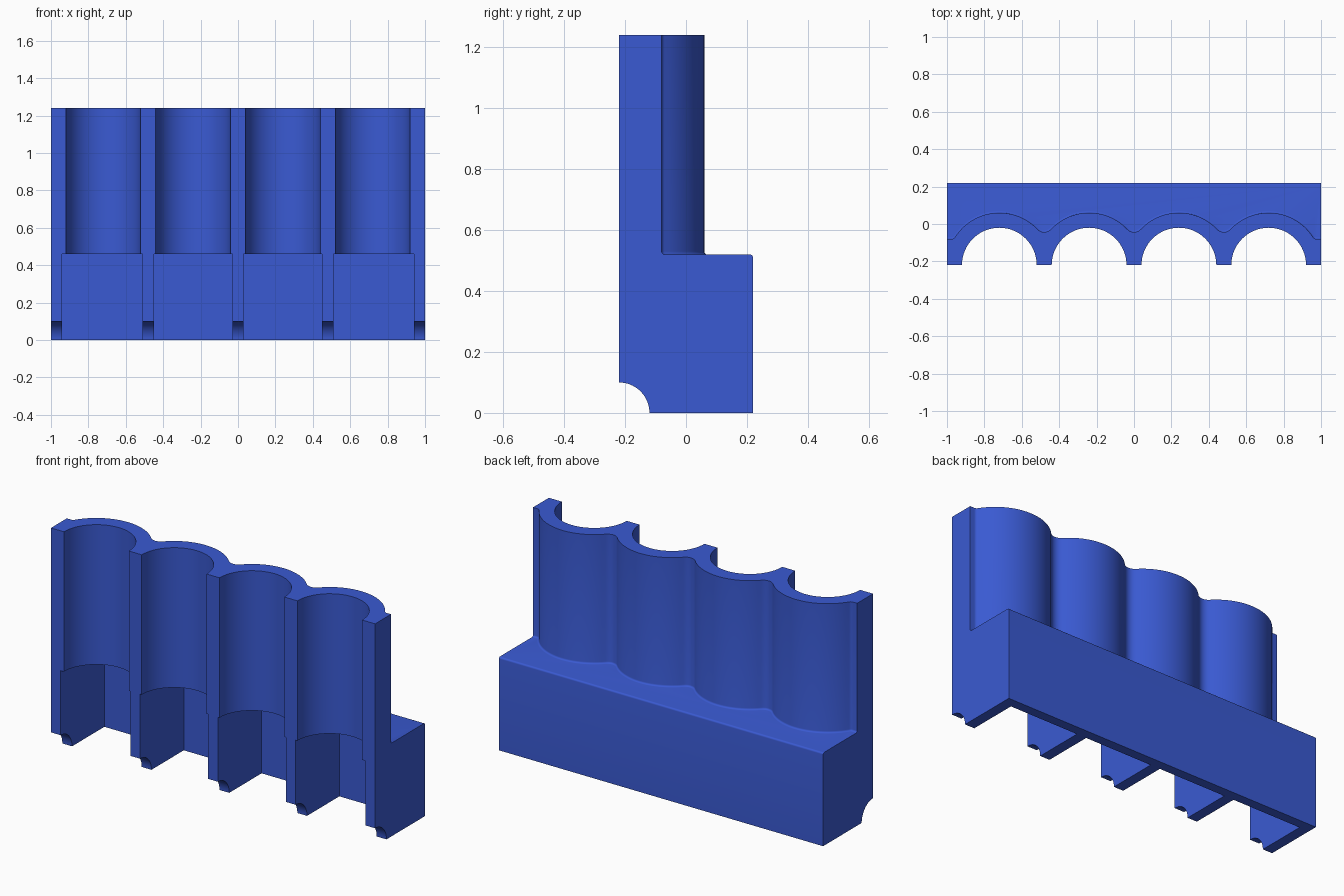
import bpy, bmesh
from math import sin, cos, pi, atan2, sqrt

if "Cube" in bpy.data.objects:
    bpy.data.objects.remove(bpy.data.objects["Cube"], do_unlink=True)

blue = bpy.data.materials.new("blue plastic")
blue.use_nodes = True
colour = (0.042, 0.102, 0.645, 1)
blue.diffuse_color = colour
blue.node_tree.nodes["Principled BSDF"].inputs["Base Color"].default_value = colour

FRONT, BACK = -0.22, 0.22
LEDGE, TOP = 0.52, 1.24
LOBES = [-0.72, -0.24, 0.24, 0.72]
LOBE_R, BORE_R = 0.28, 0.20
SHOULDER, END_R, VALLEY_R, SMALL_R = -0.08, 0.02, 0.05, 0.01


def arc(cx, cy, r, a0, a1, n):
    return [(cx + r * cos(a0 + (a1 - a0) * i / n),
             cy + r * sin(a0 + (a1 - a0) * i / n)) for i in range(n + 1)]


def loft(name, rings):
    """Skin a stack of equal rings and cap both ends."""
    bm = bmesh.new()
    rows = [[bm.verts.new(p) for p in ring] for ring in rings]
    for a, b in zip(rows, rows[1:]):
        for i in range(len(a)):
            j = (i + 1) % len(a)
            bm.faces.new((a[i], a[j], b[j], b[i]))
    bm.faces.new(rows[0])
    bm.faces.new(rows[-1])
    bmesh.ops.recalc_face_normals(bm, faces=bm.faces)
    mesh = bpy.data.meshes.new(name)
    bm.to_mesh(mesh)
    bm.free()
    mesh.materials.append(blue)
    ob = bpy.data.objects.new(name, mesh)
    bpy.context.collection.objects.link(ob)
    return ob


def prism_z(name, outline, z0, z1):
    return loft(name, [[(x, y, z) for x, y in outline] for z in (z0, z1)])


def boolean(target, tool, operation):
    tool.hide_render = True
    mod = target.modifiers.new(tool.name, "BOOLEAN")
    mod.operation, mod.solver, mod.object = operation, "EXACT", tool
    bpy.context.view_layer.objects.active = target
    bpy.ops.object.modifier_apply(modifier=mod.name)
    bpy.data.objects.remove(tool, do_unlink=True)


# Base block: side profile with quarter-round notch and softened back edge
side = arc(FRONT, 0, 0.10, pi / 2, 0, 16) + [(BACK, 0)]
side += arc(BACK - SMALL_R, LEDGE - SMALL_R, SMALL_R, 0, pi / 2, 5) + [(FRONT, LEDGE)]
holder = loft("scalloped_holder", [[(x, y, z) for y, z in side] for x in (-1, 1)])

# Centres of the concave fillets between the lobes and at both ends
end_y = SHOULDER + END_R
end_dx = sqrt((LOBE_R + END_R) ** 2 - (end_y - FRONT) ** 2)
valley_y = FRONT + sqrt((LOBE_R + VALLEY_R) ** 2 - 0.24 ** 2)
fillets = [(LOBES[0] - end_dx, end_y, END_R)]
fillets += [(x, valley_y, VALLEY_R) for x in (-0.48, 0, 0.48)]
fillets += [(LOBES[-1] + end_dx, end_y, END_R)]


def scallop(d):
    """Outline of the upper wall, its back grown outward by d."""
    pts = [(-1, FRONT), (-1, SHOULDER + d)]
    for i, (fx, fy, fr) in enumerate(fillets):
        a0 = atan2(FRONT - fy, LOBES[i - 1] - fx) if i > 0 else -pi / 2
        a1 = atan2(FRONT - fy, LOBES[i] - fx) if i < len(LOBES) else -pi / 2
        pts += arc(fx, fy, fr - d, a0, a1, 8)
        if i < len(LOBES):
            nx, ny, _ = fillets[i + 1]
            b0 = atan2(fy - FRONT, fx - LOBES[i])
            b1 = atan2(ny - FRONT, nx - LOBES[i])
            pts += arc(LOBES[i], FRONT, LOBE_R + d, b0, b1, 28)[1:-1]
    return pts + [(1, SHOULDER + d), (1, FRONT)]


# Upper wall, flaring slightly where it meets the ledge
levels = [(LEDGE - 0.02, SMALL_R)]
levels += [(LEDGE + SMALL_R * (1 - cos(a)), SMALL_R * (1 - sin(a)))
           for a in (i * pi / 8 for i in range(5))]
levels += [(TOP, 0)]
wall = loft("upper_wall", [[(x, y, z) for x, y in scallop(d)] for z, d in levels])
boolean(holder, wall, "UNION")

# Round bores above, square pockets below
for k, x in enumerate(LOBES):
    bore = prism_z("bore_cutter", arc(x, FRONT, BORE_R, 0, 2 * pi * 63 / 64, 63), 0.3, TOP + 0.1)
    boolean(holder, bore, "DIFFERENCE")
    x0, x1 = [(-0.94, -0.51), (-0.45, -0.03), (0.03, 0.45), (0.51, 0.94)][k]
    pocket = prism_z("pocket_cutter", [(x0, -0.4), (x1, -0.4), (x1, 0.165), (x0, 0.165)], -0.1, 0.46)
    boolean(holder, pocket, "DIFFERENCE")

bpy.ops.object.select_all(action="DESELECT")
holder.select_set(True)
bpy.context.view_layer.objects.active = holder
bpy.ops.object.shade_smooth_by_angle(angle=pi / 6)
